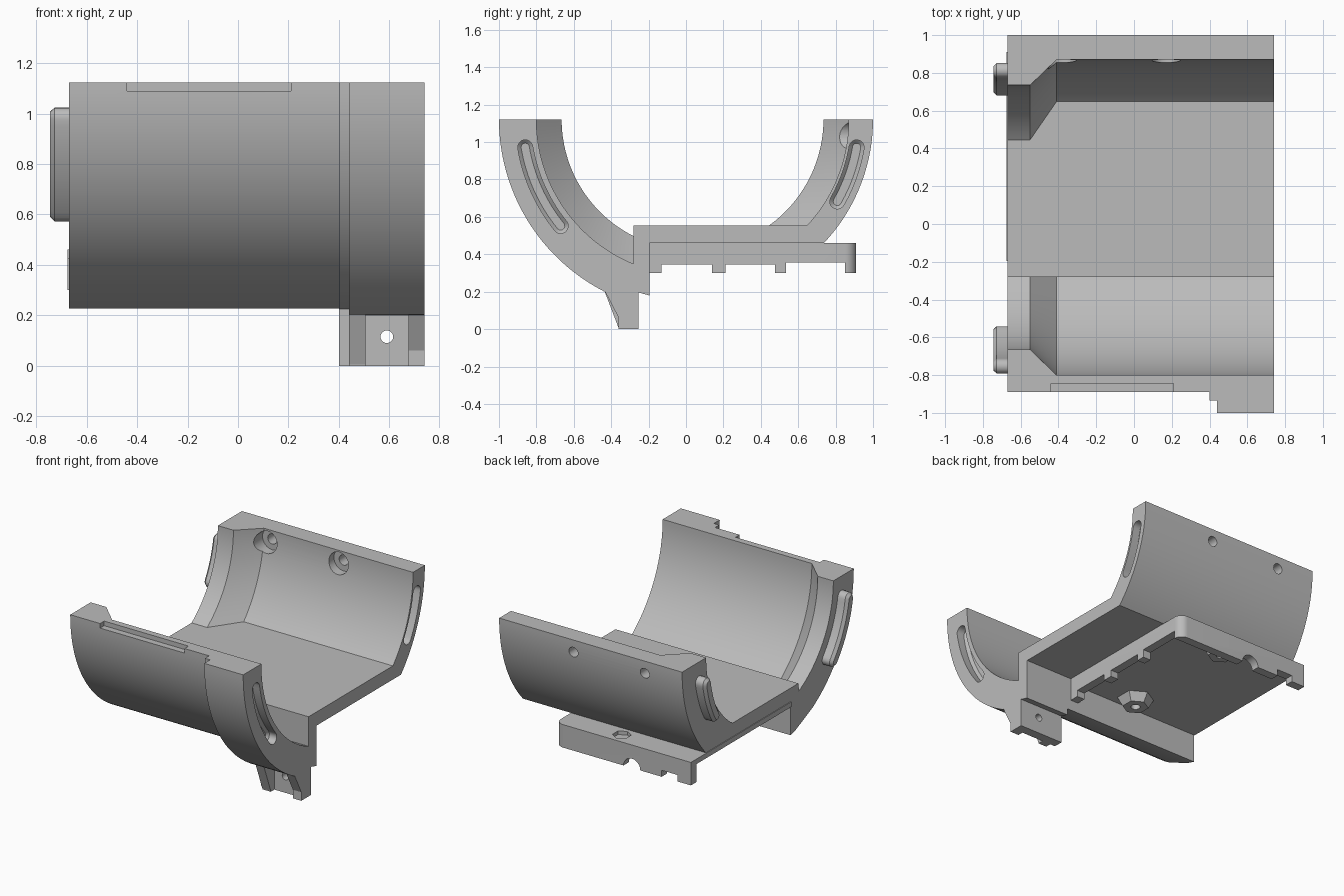
import bpy, bmesh
from math import sin, cos, acos, asin, sqrt, pi, radians
from mathutils import Vector

if "Cube" in bpy.data.objects:
    bpy.data.objects.remove(bpy.data.objects["Cube"])

grey = bpy.data.materials.new("plain grey")
grey.use_nodes = True
grey.diffuse_color = (0.5, 0.5, 0.5, 1)
grey.node_tree.nodes["Principled BSDF"].inputs["Base Color"].default_value = (0.5, 0.5, 0.5, 1)

CY, CZ = 0.035, 1.122      # axis of the half pipe
FLOOR, UNDER = 0.555, 0.46
STEP, WALL = -0.28, -0.195


def finish(name, bm):
    bmesh.ops.remove_doubles(bm, verts=bm.verts, dist=1e-5)
    bmesh.ops.recalc_face_normals(bm, faces=bm.faces)
    me = bpy.data.meshes.new(name)
    bm.to_mesh(me)
    bm.free()
    me.materials.append(grey)
    ob = bpy.data.objects.new(name, me)
    bpy.context.collection.objects.link(ob)
    return ob


def loft(name, rings):
    bm = bmesh.new()
    rows = [[bm.verts.new(p) for p in ring] for ring in rings]
    n = len(rows[0])
    for a, b in zip(rows, rows[1:]):
        for i in range(n):
            bm.faces.new((a[i], a[(i + 1) % n], b[(i + 1) % n], b[i]))
    bm.faces.new(rows[0])
    bm.faces.new(rows[-1])
    return finish(name, bm)


def prism(name, pts, x0, x1):
    return loft(name, [[(x, y, z) for y, z in pts] for x in (x0, x1)])


def box(name, x0, x1, y0, y1, z0, z1):
    return prism(name, [(y0, z0), (y1, z0), (y1, z1), (y0, z1)], x0, x1)


def post(name, centre, r0, r1, depth, sides, axis="Z"):
    bm = bmesh.new()
    bmesh.ops.create_cone(bm, cap_ends=True, segments=sides, radius1=r0, radius2=r1, depth=depth)
    q = Vector((0, 0, 1)).rotation_difference(Vector((0, 1, 0) if axis == "Y" else (0, 0, 1)))
    for v in bm.verts:
        v.co = q @ v.co + Vector(centre)
    return finish(name, bm)


def cut(ob, cutter):
    mod = ob.modifiers.new("cut", "BOOLEAN")
    mod.operation, mod.solver, mod.object = "DIFFERENCE", "EXACT", cutter
    bpy.context.view_layer.objects.active = ob
    bpy.ops.object.modifier_apply(modifier=mod.name)
    bpy.data.objects.remove(cutter)


def smooth(ob, angle=25):
    bpy.ops.object.select_all(action="DESELECT")
    ob.select_set(True)
    bpy.context.view_layer.objects.active = ob
    bpy.ops.object.shade_smooth_by_angle(angle=radians(angle))


def arc(r, a0, a1, side, n=32):
    # angles run downward from the rim of the half pipe
    angles = [a0 + (a1 - a0) * i / n for i in range(n + 1)]
    return [(CY + side * r * cos(a), CZ - r * sin(a)) for a in angles]


def section(x, r_in, r_front, r_low):
    # closed cross-section of the cradle at one station
    pts = arc(r_in, 0, acos((CY - STEP) / r_in), -1)
    pts += [(STEP, FLOOR)]
    pts += arc(r_in, asin((CZ - FLOOR) / r_in), 0, 1)
    pts += arc(0.965, 0, asin((CZ - UNDER) / 0.965), 1)
    pts += [(WALL, UNDER)]
    pts += [(y, CZ - sqrt(r_low ** 2 - (y - CY) ** 2)) for y in (WALL, -0.255)]
    pts += arc(r_front, acos((CY + 0.44) / r_front), 0, -1)
    return [(x, y, z) for y, z in pts]


def curved_bar(name, x0, tip, r, a0, a1, side):
    # arc-shaped rounded bar with a chamfered tip
    a0, a1 = radians(a0), radians(a1)

    def outline(x, w):
        pts = []
        for r2, s, e, turn in ((r + w, a0, a1, 0), (r - w, a1, a0, pi)):
            for i in range(17):
                a = s + (e - s) * i / 16
                pts.append((r2 * cos(a), r2 * sin(a)))
            for i in range(1, 8):
                t = turn + pi * i / 8
                pts.append((r * cos(e) + w * cos(t + e), r * sin(e) + w * sin(t + e)))
        return [(x, CY + side * u, CZ - v) for u, v in pts]

    return loft(name, [outline(x0, 0.04), outline(tip + 0.018, 0.04), outline(tip, 0.022)])


# Cradle: half pipe with flat floor, tapered end and stepped front flange
stations = [(-0.67, 0.70, 0.925, 0.925), (-0.55, 0.70, 0.925, 0.925),
            (-0.41, 0.835, 0.925, 0.925), (0.40, 0.835, 0.925, 0.925),
            (0.40, 0.835, 0.97, 0.97), (0.44, 0.835, 0.97, 0.97),
            (0.44, 0.835, 1.035, 0.97), (0.74, 0.835, 1.035, 0.97)]
cradle = loft("cradle", [section(*s) for s in stations])

# Curved sockets in one end
cut(cradle, curved_bar("front_socket", 0.8, 0.665, 0.907, 9.5, 39, -1))
cut(cradle, curved_bar("back_socket", 0.8, 0.665, 0.89, 9.7, 29.6, 1))

# Shallow rim recess on the front wall
cut(cradle, box("rim_recess", -0.44, 0.21, -1.2, -0.845, 1.09, 1.3))

# Counterbored screw holes through the back wall
for x in (-0.38, 0.17):
    cut(cradle, post("counterbore", (x, 0.71, 1.035), 0.075, 0.075, 0.42, 32, "Y"))
    cut(cradle, post("screw_hole", (x, 0.9, 1.035), 0.035, 0.035, 0.5, 24, "Y"))
smooth(cradle)

# Curved locating keys on the other end
for name, r, a0, a1, side in (("front_key", 0.80, 10, 39.6, -1), ("back_key", 0.79, 10, 30, 1)):
    smooth(curved_bar(name, -0.64, -0.745, r, a0, a1, side))

# Foot: plate with a hole and two sloping ribs
foot = box("foot_plate", 0.40, 0.74, -0.32, -0.255, 0, 0.24)
cut(foot, post("foot_hole", (0.59, -0.3, 0.115), 0.025, 0.025, 0.4, 24, "Y"))
smooth(foot)
for name, x, knee in (("left_rib", 0.675, 0.06), ("right_rib", 0.44, 0.005)):
    prism(name, [(-0.44, 0.215), (-0.36, knee), (-0.36, 0), (-0.29, 0), (-0.29, 0.215)], x, x + 0.065)

# Underside tray with a rounded corner, open on one end
tray_pts = [(-0.675, WALL), (0.37, WALL)]
tray_pts += [(0.31 + 0.06 * cos(i * pi / 16), 0.85 + 0.06 * sin(i * pi / 16)) for i in range(9)]
tray_pts += [(-0.675, 0.91)]
tray = loft("tray", [[(x, y, z) for x, y in tray_pts] for z in (0.30, UNDER)])
cut(tray, box("tray_hollow", -0.8, 0.31, -0.4, 0.85, 0.2, 0.425))
for y0, y1, z in ((-0.13, 0.14, 0.345), (0.21, 0.475, 0.345), (0.535, 0.85, 0.355)):
    cut(tray, box("side_notch", 0.25, 0.5, y0, y1, 0.2, z))
cut(tray, post("arch_notch", (-0.22, 0.88, 0.30), 0.065, 0.065, 0.2, 32, "Y"))
cut(tray, box("back_notch", -0.57, -0.45, 0.8, 1.0, 0.2, 0.345))
cut(tray, post("nut_pocket", (-0.08, 0.82, 0.45), 0.06, 0.06, 0.1, 6))
smooth(tray)

# Hexagonal bosses under the tray
for name, y in (("front_boss", -0.08), ("back_boss", 0.78)):
    boss = post(name, (-0.08, y, 0.40), 0.085, 0.125, 0.07, 6)
    cut(boss, post("boss_hole", (-0.08, y, 0.38), 0.03, 0.03, 0.08, 24))
    smooth(boss)
